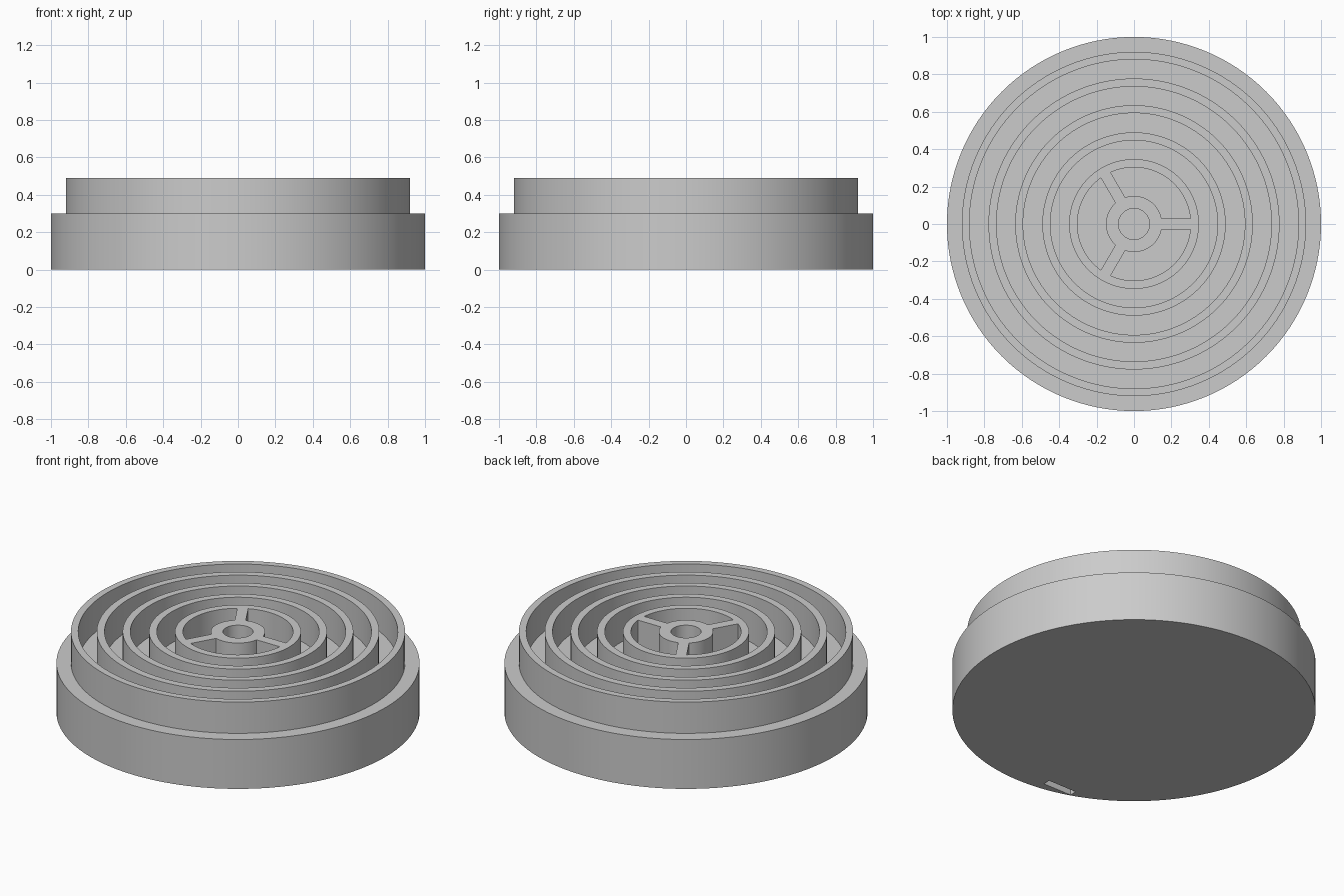
import bpy
import bmesh
from math import asin, cos, sin, tau, radians

if "Cube" in bpy.data.objects:
    bpy.data.objects.remove(bpy.data.objects["Cube"])

SEGMENTS = 128
BASE_TOP, RIM_TOP, SUNK = 0.30, 0.49, 0.01
HUB, POCKET, SPOKE = 0.15, 0.303, 0.03   # radii, half spoke width

grey = bpy.data.materials.new("light_grey")
grey.use_nodes = True
colour = (0.6, 0.6, 0.6, 1)
grey.diffuse_color = colour
grey.node_tree.nodes["Principled BSDF"].inputs["Base Color"].default_value = colour


def arc(radius, start=0.0, end=tau, steps=SEGMENTS, closed=True):
    count = steps if closed else steps + 1
    angles = [start + (end - start) * i / steps for i in range(count)]
    return [(radius * cos(a), radius * sin(a)) for a in angles]


def evaluated_mesh(obj):
    deps = bpy.context.evaluated_depsgraph_get()
    return bpy.data.meshes.new_from_object(obj.evaluated_get(deps))


def finish(obj):
    obj.data.materials.clear()
    obj.data.materials.append(grey)
    bpy.ops.object.select_all(action="DESELECT")
    obj.select_set(True)
    bpy.context.view_layer.objects.active = obj
    bpy.ops.object.shade_smooth_by_angle(angle=radians(30))


def slab(name, outlines, bottom, top):
    """Extrude a flat outline; any outlines inside the first become holes."""
    curve = bpy.data.curves.new(name + "_outline", "CURVE")
    curve.dimensions, curve.fill_mode = "2D", "BOTH"
    curve.extrude = (top - bottom) / 2
    for points in outlines:
        spline = curve.splines.new("POLY")
        spline.points.add(len(points) - 1)
        for point, (x, y) in zip(spline.points, points):
            point.co = (x, y, 0, 1)
        spline.use_cyclic_u = True
    helper = bpy.data.objects.new(name + "_helper", curve)
    bpy.context.collection.objects.link(helper)
    mesh = evaluated_mesh(helper)
    bpy.data.objects.remove(helper)

    bm = bmesh.new()
    bm.from_mesh(mesh)
    bmesh.ops.remove_doubles(bm, verts=bm.verts, dist=0.0001)
    bmesh.ops.recalc_face_normals(bm, faces=bm.faces)
    bmesh.ops.translate(bm, verts=bm.verts, vec=(0, 0, (bottom + top) / 2))
    bm.to_mesh(mesh)
    bm.free()
    obj = bpy.data.objects.new(name, mesh)
    bpy.context.collection.objects.link(obj)
    finish(obj)
    return obj


# Solid round base
bpy.ops.mesh.primitive_cylinder_add(vertices=SEGMENTS, radius=1, depth=BASE_TOP,
                                    location=(0, 0, BASE_TOP / 2))
base = bpy.context.object
base.name = "base"

# Narrow slot in the underside, near the front edge
bpy.ops.mesh.primitive_cube_add(size=1, location=(-0.235, -0.916, 0))
cutter = bpy.context.object
cutter.name = "slot_cutter"
cutter.scale = (0.19, 0.045, 0.2)
cutter.hide_render = True
cut = base.modifiers.new("slot", "BOOLEAN")
cut.operation, cut.solver, cut.object = "DIFFERENCE", "EXACT", cutter
bpy.context.view_layer.update()
cut_mesh = evaluated_mesh(base)
base.modifiers.clear()
base.data = cut_mesh
bpy.data.objects.remove(cutter)
finish(base)

# Concentric walls
for i, (inner, outer) in enumerate([(0.88, 0.92), (0.735, 0.778),
                                    (0.593, 0.635), (0.447, 0.49)]):
    slab(f"ring_wall_{i + 1}", [arc(outer), arc(inner)], BASE_TOP - SUNK, RIM_TOP)

# Centre ring, hub and three spokes, as a disc pierced by three pockets
outlines = [arc(0.347), arc(0.083, steps=64)]
for i in range(3):
    start, end = i * tau / 3, (i + 1) * tau / 3
    wide, tight = asin(SPOKE / POCKET), asin(SPOKE / HUB)
    outlines.append(arc(POCKET, start + wide, end - wide, 40, False)
                    + arc(HUB, end - tight, start + tight, 24, False))
slab("spoked_hub", outlines, BASE_TOP - SUNK, RIM_TOP)
